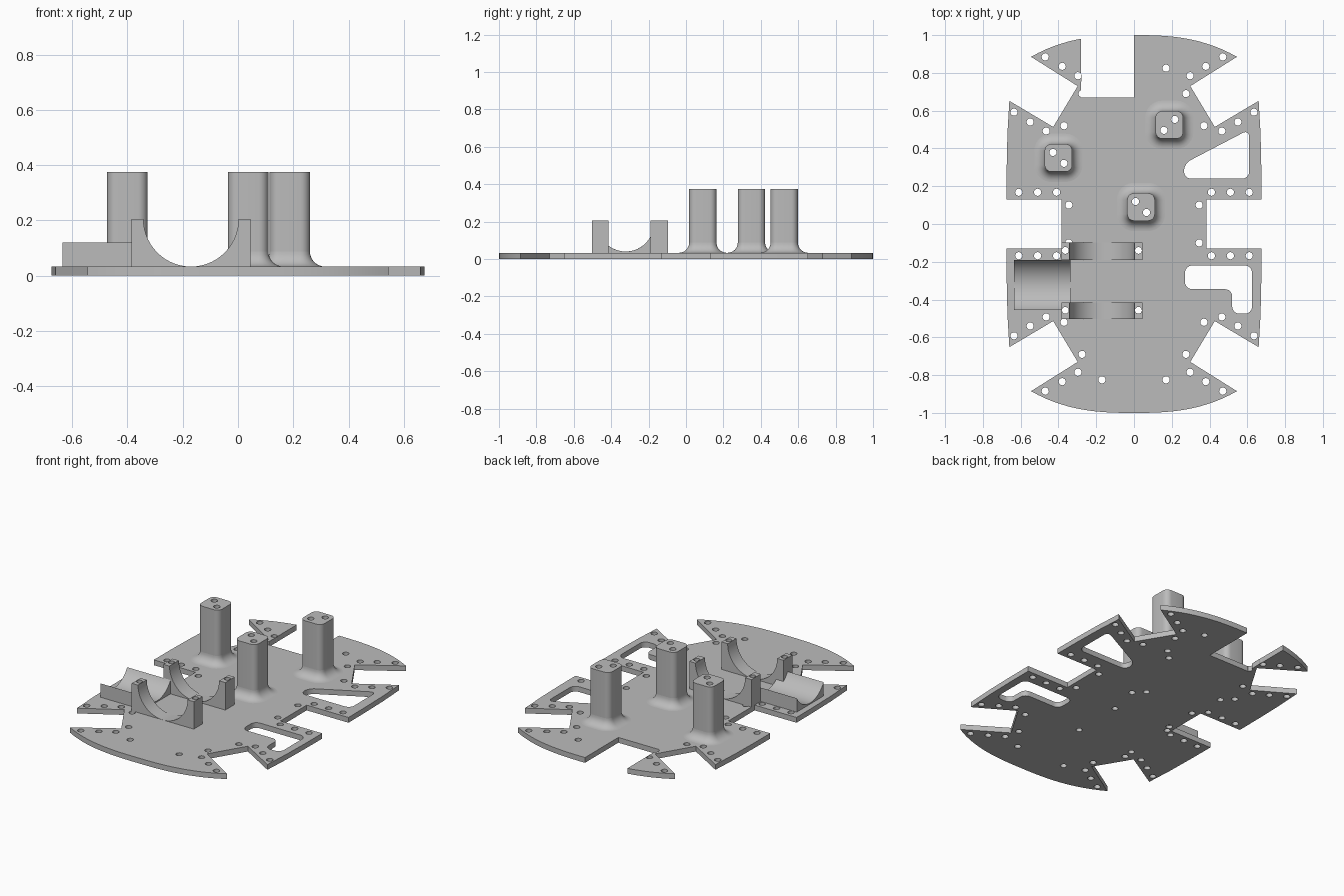
import bpy, bmesh
from math import sin, cos, pi, radians
from mathutils import Vector

cube = bpy.data.objects.get("Cube")
if cube:
    bpy.data.objects.remove(cube, do_unlink=True)

grey = bpy.data.materials.new("plain grey")
grey.use_nodes = True
colour = (0.5, 0.5, 0.5, 1)
grey.diffuse_color = colour
grey.node_tree.nodes["Principled BSDF"].inputs["Base Color"].default_value = colour

TOP = 0.033      # plate thickness
BED = 0.02       # depth at which the raised parts sit in the plate
HOLE = 0.019     # screw hole radius


def add_object(name, bm):
    """Finish a part: smooth curved walls, keep edges over 30 degrees sharp."""
    bmesh.ops.recalc_face_normals(bm, faces=bm.faces[:])
    for face in bm.faces:
        face.smooth = True
    for edge in bm.edges:
        edge.smooth = edge.calc_face_angle(0) < radians(30)
    mesh = bpy.data.meshes.new(name)
    bm.to_mesh(mesh)
    bm.free()
    mesh.materials.append(grey)
    bpy.context.collection.objects.link(bpy.data.objects.new(name, mesh))


def loft(bm, rings, caps=True):
    """Skin equal-length rings of 3D points."""
    rows = [[bm.verts.new(p) for p in ring] for ring in rings]
    n = len(rows[0])
    for a, b in zip(rows, rows[1:]):
        for i in range(n):
            bm.faces.new((a[i], a[(i + 1) % n], b[(i + 1) % n], b[i]))
    if caps:
        bm.faces.new(rows[0])
        bm.faces.new(rows[-1])


def slab(bm, loops, z0, z1):
    """Upright solid: the first loop is the outline, the others are holes."""
    levels = []
    for z in (z0, z1):
        rows = [[bm.verts.new((x, y, z)) for x, y in loop] for loop in loops]
        edges = [bm.edges.new((row[i - 1], row[i])) for row in rows for i in range(len(row))]
        bmesh.ops.triangle_fill(bm, edges=edges, normal=(0, 0, 1))
        levels.append(rows)
    for low, high in zip(*levels):
        for i in range(len(low)):
            bm.faces.new((low[i - 1], low[i], high[i], high[i - 1]))


def arc(cx, cy, r, start, end, steps):
    angles = [radians(start + (end - start) * i / steps) for i in range(steps + 1)]
    return [(cx + r * cos(a), cy + r * sin(a)) for a in angles]


def disc(x, y, r=HOLE):
    return arc(x, y, r, 0, 342, 19)


def rounded(pts, d, steps=6):
    """Round every corner of a polygon with a conic arc."""
    out = []
    n = len(pts)
    for i in range(n):
        p, c, q = (Vector(pts[(i + k) % n]) for k in (-1, 0, 1))
        a, b = c + (p - c).normalized() * d, c + (q - c).normalized() * d
        for s in range(steps + 1):
            t = s / steps
            wa, wc, wb = (1 - t) ** 2, 1.414 * t * (1 - t), t * t
            out.append(tuple((a * wa + c * wc + b * wb) / (wa + wc + wb)))
    return out


def rect(x0, x1, y0, y1):
    return [(x0, y0), (x1, y0), (x1, y1), (x0, y1)]


def bow(x):
    """Curved front and rear edge of the plate."""
    return 1 - 0.115 * (abs(x) / 0.545) ** 2.7


# Plate outline: one quarter, mirrored, with a notch in the rear edge
quarter = [(0.385, 0.13), (0.675, 0.13), (0.674, 0.3), (0.67, 0.48), (0.66, 0.652),
           (0.428, 0.514), (0.298, 0.73)]
STEPS = 14
for i in range(STEPS + 1):
    x = 0.545 * (1 - i / STEPS)
    quarter.append((x, bow(x)))
mirrored = [(-x, y) for x, y in quarter[-2::-1]]
notch = ([(0, 0.67), (-0.28, 0.67)] + arc(-0.275, 0.69, HOLE, 255, 105, 8)
         + [(-0.28, bow(0.28))])
rear = quarter + notch + [p for p in mirrored if p[0] < -0.285]
front = [(x, -y) for x, y in (quarter + mirrored)[::-1]]

# Windows on the left wings
windows = [
    rounded([(0.265, 0.24), (0.61, 0.24), (0.61, 0.5), (0.265, 0.32)], 0.038),
    rounded([(0.27, -0.345), (0.52, -0.345), (0.52, -0.475), (0.625, -0.475),
             (0.625, -0.22), (0.27, -0.22)], 0.038)]

# Screw holes: mirrored pattern, leaving out those lost to the notch
pattern = [(0.275, 0.69), (0.297, 0.785), (0.38, 0.835), (0.47, 0.885), (0.17, 0.825),
           (0.37, 0.52), (0.465, 0.492), (0.55, 0.54), (0.635, 0.592), (0.345, 0.1),
           (0.41, 0.168), (0.51, 0.168), (0.61, 0.168)]
holes = [disc(sx * x, sy * y) for x, y in pattern for sx in (1, -1) for sy in (1, -1)
         if not (sx < 0 < sy and x < 0.29 and y > 0.6)]

# Square posts with rounded corners, a flared foot and two holes each
HALF, CORNER, FLARE = 0.073, 0.035, 0.055
posts = {"left_post": (0.187, 0.525, 1), "right_post": (-0.4, 0.35, -1),
         "middle_post": (0.037, 0.09, -1)}
for name, (px, py, slant) in posts.items():
    bores = [disc(px + s * 0.029, py + s * slant * 0.029) for s in (1, -1)]
    holes += bores

    def section(grow):
        h = HALF + grow
        return rounded(rect(px - h, px + h, py - h, py + h), CORNER + grow)

    bm = bmesh.new()
    slab(bm, [section(0)] + bores, BED, 0.375)
    foot = []
    for i in range(9):
        a = i / 8 * pi / 2
        z = TOP + FLARE * (1 - cos(a))
        foot.append([(x, y, z) for x, y in section(FLARE * (1 - sin(a)))])
    loft(bm, foot, caps=False)
    add_object(name, bm)

# Two U-shaped cradles: a curved web between two drilled pillars
web = arc(-0.17, 0.205, 0.172, 0, -180, 28) + [(-0.342, BED), (0.002, BED)]
for name, y0, y1, bore_y in (("rear_cradle", -0.19, -0.097, -0.14),
                             ("front_cradle", -0.502, -0.415, -0.457)):
    bm = bmesh.new()
    loft(bm, [[(x, y, z) for x, z in web] for y in (y0, y1)])
    for x0, x1 in ((-0.385, -0.342), (0.002, 0.045)):
        bore = disc((x0 + x1) / 2, bore_y, 0.018)
        holes.append(bore)
        slab(bm, [rect(x0, x1, y0, y1), bore], BED, 0.205)
    add_object(name, bm)

# Hollowed seat: wide on the right wing, narrower between the cradles
bm = bmesh.new()
for x0, x1, last in ((-0.635, -0.385, -152), (-0.385, -0.335, -128)):
    side = arc(-0.3225, 0.19, 0.15, -28, last, 24)
    side += [(side[-1][0], BED), (side[0][0], BED)]
    loft(bm, [[(x, y, z) for y, z in side] for x in (x0, x1)])
add_object("hollow_seat", bm)

# Base plate with every opening
bm = bmesh.new()
slab(bm, [rear + front] + windows + holes, 0, TOP)
add_object("base_plate", bm)
